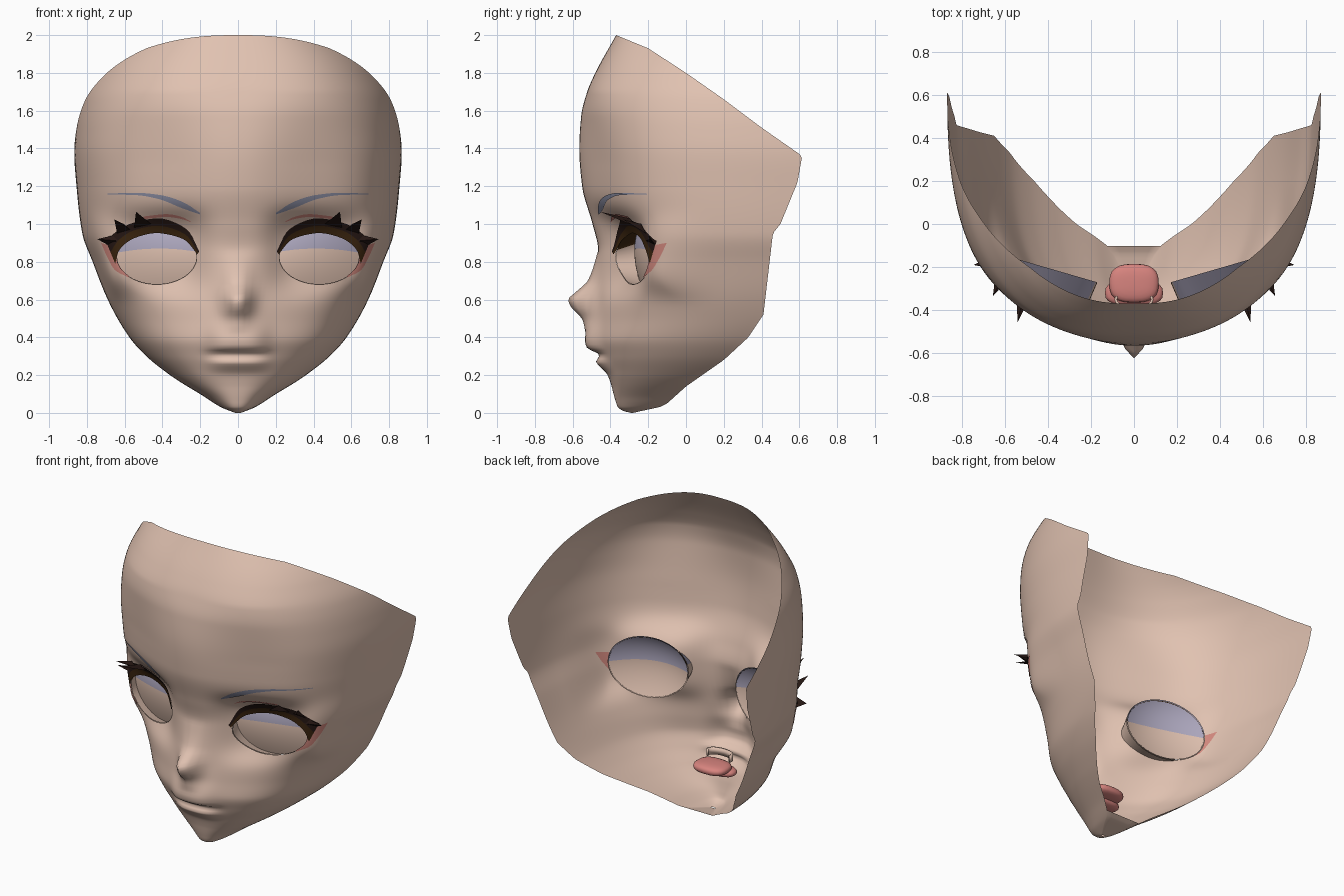
import bpy, bmesh, math
from mathutils import Vector

if "Cube" in bpy.data.objects:
    bpy.data.objects.remove(bpy.data.objects["Cube"])


def mat(name, r, g, b):
    m = bpy.data.materials.new(name)
    m.diffuse_color = (r, g, b, 1)
    m.use_nodes = True
    m.node_tree.nodes["Principled BSDF"].inputs["Base Color"].default_value = m.diffuse_color
    return m


SKIN = mat("skin", .75, .54, .44)
LAV = mat("lavender", .43, .40, .53)
LASH = mat("lash_black", .02, .009, .007)
BROWN = mat("lash_brown", .045, .019, .005)
BROW = mat("brow_blue", .27, .28, .38)
BLUSH = mat("blush_pink", .65, .25, .21)
TONGUE = mat("tongue_red", .68, .23, .21)


def curve(pts, smooth=True):
    """Monotone interpolation through (z, value) points."""
    X, Y = zip(*pts)
    n = len(X)
    d = [(Y[i + 1] - Y[i]) / (X[i + 1] - X[i]) for i in range(n - 1)]
    m = [d[0]] + [2 * a * b / (a + b) if a * b > 0 else 0 for a, b in zip(d, d[1:])] + [d[-1]]

    def f(x):
        x = min(max(x, X[0]), X[-1])
        i = max(k for k in range(n - 1) if X[k] <= x)
        h = X[i + 1] - X[i]
        t = (x - X[i]) / h
        if not smooth:
            return Y[i] + t * (Y[i + 1] - Y[i])
        return ((1 + 2 * t) * (1 - t) ** 2 * Y[i] + t * (1 - t) ** 2 * h * m[i]
                + t * t * (3 - 2 * t) * Y[i + 1] + t * t * (t - 1) * h * m[i + 1])
    return f


# head shape by height: front line, half width, widest depth, cut edge, roundness, relief
front = curve([(0, -.29), (.01, -.33), (.03, -.36), (.07, -.375), (.2, -.41), (.3, -.455),
               (.4, -.490), (.5, -.482), (.6, -.475), (.86, -.465), (1, -.495), (1.2, -.55), (1.4, -.565),
               (1.57, -.555), (1.7, -.523), (1.8, -.48), (2, -.37)])
width = curve([(0, .015), (.03, .09), (.09, .185), (.16, .30), (.2, .36), (.3, .485), (.4, .575), (.6, .69),
               (.8, .77), (.95, .825), (1.2, .855), (1.38, .867), (1.51, .858), (1.66, .83), (1.8, .765),
               (1.87, .717), (1.94, .65), (2, .58)])
widest = curve([(0, -.28), (.05, -.08), (.14, .03), (.28, .22), (.4, .35), (.52, .45), (.8, .53), (1.1, .585),
                (1.36, .617), (2, .617)])
edge = curve([(0, -.28), (.03, -.14), (.05, -.1), (.14, 0), (.28, .2), (.4, .33), (.52, .41), (.95, .46),
              (1, .5), (1.22, .59), (1.36, .615), (1.51, .4), (1.66, .2), (1.8, 0), (1.93, -.2), (2, -.37)], False)
power = curve([(0, 2.4), (.4, 2.4), (.9, 2.6), (2, 2.6)])
nose = curve([(.42, 0), (.5, .055), (.56, .125), (.6, .148), (.64, .11), (.7, .05), (.86, 0)])
lips = curve([(.14, 0), (.2, .005), (.27, .035), (.3, .005), (.318, .005), (.34, .05), (.4, .045), (.5, .015),
              (.6, 0)])
flat = curve([(.2, 0), (.5, .035), (.8, .055), (1.3, .06), (1.7, 0)])


def mould(x, y, z):
    """Add temple flattening, eye sockets, nose and lips to the plain head."""
    x = abs(x)
    side = min(max((.2 - y) / .25, 0), 1)
    y += flat(z) * math.sin(math.pi * min(x / width(z), 1)) ** 2
    k = math.exp(-((x - .46) / .27) ** 4 - ((z - .84) / .2) ** 4) * side * side * (3 - 2 * side)
    y += k * (-.33 + .3 * (x - .22) - y)
    return y - nose(z) * math.exp(-(x / .07) ** 2) - lips(z) * math.exp(-(x / .15) ** 4)


def surf(x, z):
    ym, n = widest(z), power(z)
    k = min(abs(x) / width(z), 1)
    return mould(x, ym - (ym - front(z)) * (1 - k ** n) ** (1 / n), z)


def finish(name, bm, mats, smooth=True):
    me = bpy.data.meshes.new(name)
    bm.to_mesh(me)
    bm.free()
    for m in mats:
        me.materials.append(m)
    for p in me.polygons:
        p.use_smooth = smooth
    ob = bpy.data.objects.new(name, me)
    bpy.context.collection.objects.link(ob)
    return ob


def skin_rows(bm, rows, mat_of=lambda i, j: 0):
    vs = [[bm.verts.new(p) for p in r] for r in rows]
    for i in range(len(vs) - 1):
        for j in range(len(vs[0]) - 1):
            f = bm.faces.new((vs[i][j], vs[i][j + 1], vs[i + 1][j + 1], vs[i + 1][j]))
            f.material_index = mat_of(i, j)


# face shell
EX, EZ, EA, EB = .43, .825, .212, .145
bm = bmesh.new()
rows, under = [], []
ROWS, HALF = 150, 52
for k in range(ROWS + 1):
    z = 1 - math.cos(math.pi * k / ROWS)
    ym, yf, w, n = widest(z), front(z), width(z), power(z)
    c = min(max((ym - edge(z)) / (ym - yf), 0), 1)
    tmax = math.acos(c ** (n / 2))
    row = []
    for j in range(-HALF, HALF + 1):
        t = tmax * abs(j) / HALF
        x = math.copysign(w * math.sin(t) ** (2 / n), j)
        y = ym - (ym - yf) * max(math.cos(t), 0) ** (2 / n)
        row.append((x, mould(x, y, z), z))
    rows.append(row)
    if z < .05:
        under.append([Vector(row[0]).lerp(Vector(row[-1]), t / 6) for t in range(7)])
skin_rows(bm, rows)
skin_rows(bm, [r[::-1] for r in under])
bmesh.ops.remove_doubles(bm, verts=bm.verts, dist=.0004)


# eye openings, with the rim snapped to a clean ellipse
def eye_r(p):
    return math.hypot((abs(p.x) - EX) / EA, (p.z - EZ) / EB)


bmesh.ops.delete(bm, geom=[f for f in bm.faces if eye_r(f.calc_center_median()) < 1 and f.calc_center_median().y < .1],
                 context='FACES')
for v in bm.verts:
    r = eye_r(v.co)
    if v.is_boundary and r < 1.35 and v.co.y < .1:
        s = 1 if v.co.x > 0 else -1
        x, z = EX + (abs(v.co.x) - EX) / r, EZ + (v.co.z - EZ) / r
        v.co = (s * x, surf(x, z), z)
finish("face_shell", bm, [SKIN])

# eye plates: domed discs set behind the openings, lavender above, skin below
PX, PZ, PA, PB = .415, .845, .24, .195


def plate(x, r2):
    return -.262 + .29 * (x - .2) - .05 * (1 - r2)


bm = bmesh.new()
for s in (1, -1):
    rows = []
    for k in range(-12, 13):
        v = math.sin(math.pi / 2 * k / 12)
        row = []
        for j in range(-12, 13):
            u = math.sin(math.pi / 2 * j / 12)
            h = math.sqrt(max(1 - v * v, 0))
            x = PX + PA * u * h
            z = PZ + PB * v + .025 * (1 - u * u) * (1 - v * v)
            row.append((s * x, plate(x, v * v + u * u * h * h), z))
        rows.append(row)
    skin_rows(bm, rows, lambda i, j: 0 if i >= 12 else 1)
bmesh.ops.remove_doubles(bm, verts=bm.verts, dist=.0005)
finish("eye_plates", bm, [LAV, SKIN])


# eye rims: walls from the opening back to the plate, dark lash side inside, pale side outside
def eye_wall(name, upper, grow):
    bm = bmesh.new()
    for s in (1, -1):
        a, b = [], []
        for i in range(49):
            c, d = math.cos(i * math.pi / 24), math.sin(i * math.pi / 24)
            x, z = EX + (EA + grow) * c, EZ + (EB + grow) * d
            a.append((s * x, surf(x, z) + max(grow, 0), z))
            x, z = PX + (PA + grow) * c, PZ + (PB + grow) * d
            b.append((s * x, plate(x, 1), z))
        skin_rows(bm, [a, b], lambda i, j: 0 if 1 <= j < 22 else 1)
    finish(name, bm, [upper, SKIN])


eye_wall("eye_rims_inner", BROWN, -.002)
eye_wall("eye_rims_outer", LAV, .005)


# thin painted strips that follow the face, between a lower and an upper line
def strip(name, low, up, mats, offset=-.006, bands=4, dark=2):
    def line(pts):
        n = len(pts) - 1
        fx = curve([(i / n, p[0]) for i, p in enumerate(pts)])
        fz = curve([(i / n, p[1]) for i, p in enumerate(pts)])
        return [(fx(t / 24), fz(t / 24)) for t in range(25)]
    a, b = line(low), line(up)
    bm = bmesh.new()
    for s in (1, -1):
        rows = []
        for i in range(bands + 1):
            t = i / bands
            pts = [(p[0] + t * (q[0] - p[0]), p[1] + t * (q[1] - p[1])) for p, q in zip(a, b)]
            rows.append([(s * x, surf(x, z) + offset, z) for x, z in pts])
        skin_rows(bm, rows, lambda i, j: 0 if i >= dark or len(mats) == 1 else 1)
    finish(name, bm, mats)


strip("upper_lashes", [(.215, .84), (.29, .92), (.43, .952), (.56, .92), (.635, .85), (.65, .79)],
      [(.205, .855), (.27, .97), (.42, 1.03), (.56, 1.005), (.65, .955), (.70, .91)], [LASH, BROWN], -.009)
strip("eyebrows", [(.2, 1.05), (.3, 1.085), (.42, 1.132), (.54, 1.153), (.69, 1.157)],
      [(.2, 1.058), (.29, 1.115), (.41, 1.153), (.54, 1.165), (.69, 1.161)], [BROW])
strip("lid_creases", [(.25, 1.01), (.3, 1.026), (.38, 1.037), (.5, 1.025)],
      [(.25, 1.013), (.3, 1.038), (.38, 1.052), (.5, 1.04)], [BLUSH])
LOW = [(.58, .717), (.65, .755), (.69, .82), (.725, .9)]
UP = [(.575, .722), (.625, .77), (.645, .82), (.66, .88)]
strip("outer_blush", LOW, UP, [BLUSH], -.005)
strip("outer_blush_inside", LOW, UP, [BLUSH], .004)

# lash spikes
bm = bmesh.new()
for (x0, x1, zb), tip in [((.46, .55, 1.0), (.54, -.455, 1.065)), ((.57, .64, .97), (.655, -.335, 1.025)),
                          ((.63, .69, .91), (.745, -.19, .92))]:
    for s in (1, -1):
        base = [(x0, zb), (x1, zb - .02), ((x0 + x1) / 2, zb + .03)]
        b = [bm.verts.new((s * x, surf(x, z) - .008, z)) for x, z in base]
        t = bm.verts.new((s * tip[0], tip[1], tip[2]))
        for i in range(3):
            bm.faces.new((b[i], b[(i + 1) % 3], t))
bmesh.ops.recalc_face_normals(bm, faces=bm.faces)
finish("lash_spikes", bm, [LASH], False)

# tongue: two flattened rounded lobes
bm = bmesh.new()
for c, r in [((0, -.275, .275), (.115, .09, .032)), ((0, -.32, .245), (.135, .06, .03))]:
    g = bmesh.ops.create_uvsphere(bm, u_segments=24, v_segments=12, radius=1)
    for v in g["verts"]:
        v.co = Vector(c) + Vector([math.copysign(abs(a) ** .75, a) * k for a, k in zip(v.co, r)])
finish("tongue", bm, [TONGUE])

# upper teeth arch
bm = bmesh.new()
arc = [math.radians(a) for a in range(-110, 111, 10)]
skin_rows(bm, [[(.09 * math.sin(a), -.35 - .05 * math.cos(a), z) for a in arc] for z in (.30, .345)])
teeth = finish("teeth_arch", bm, [SKIN])
teeth.modifiers.new("thickness", 'SOLIDIFY').thickness = .012
